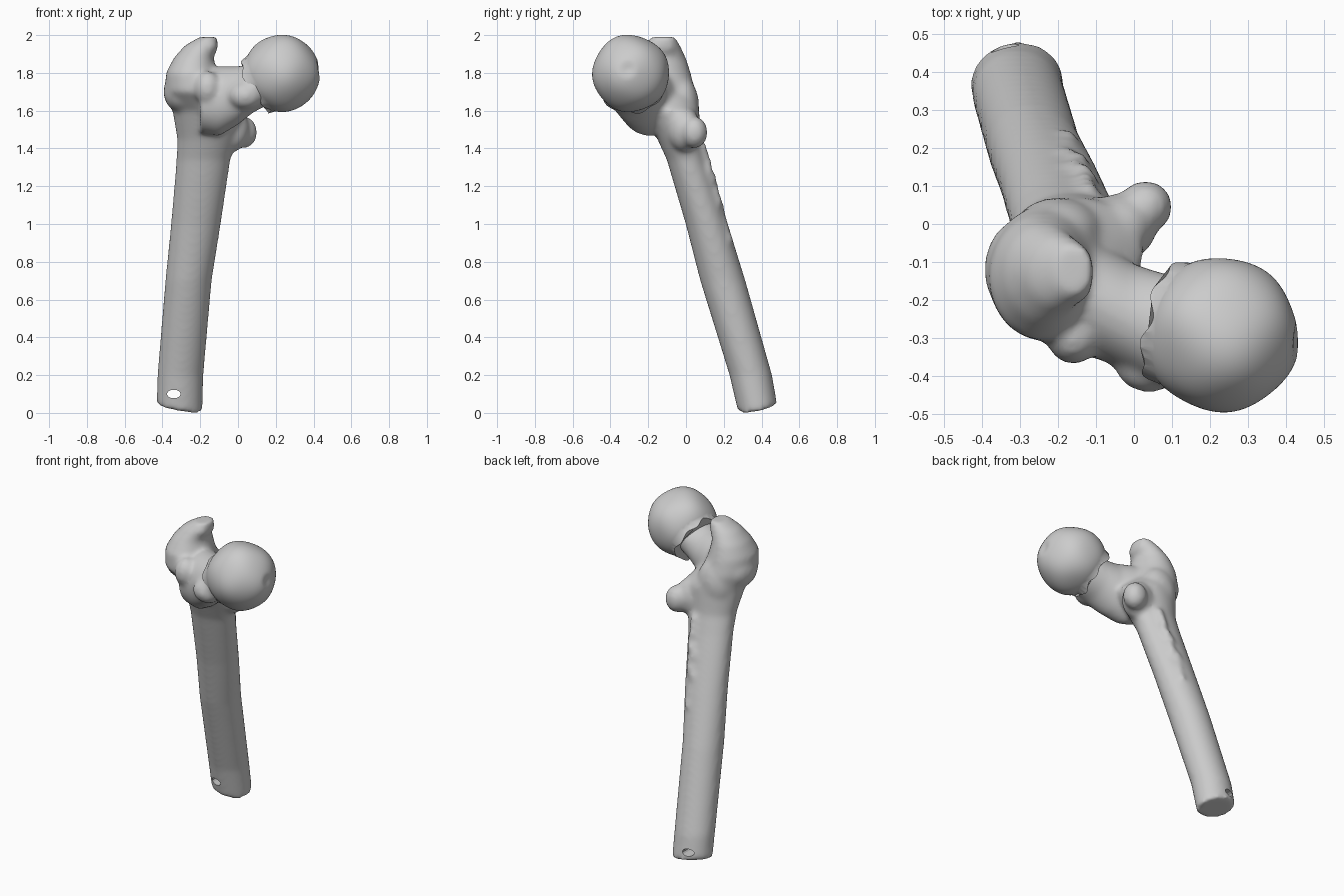
import bpy, bmesh, math, random
from mathutils import Vector, Matrix

random.seed(4)
if "Cube" in bpy.data.objects:
    bpy.data.objects.remove(bpy.data.objects["Cube"], do_unlink=True)

bone = bpy.data.materials.new("bone grey")
bone.use_nodes = True
bone.diffuse_color = (0.6, 0.6, 0.6, 1)
bone.node_tree.nodes["Principled BSDF"].inputs["Base Color"].default_value = (0.6, 0.6, 0.6, 1)


def make_object(name, bm):
    bmesh.ops.recalc_face_normals(bm, faces=bm.faces[:])
    mesh = bpy.data.meshes.new(name)
    bm.to_mesh(mesh)
    bm.free()
    mesh.materials.append(bone)
    obj = bpy.data.objects.new(name, mesh)
    bpy.context.collection.objects.link(obj)
    return obj


def loft(bm, rings):
    """Closed skin through rings of (centre, half axis, half axis)."""
    n = 32
    loops = []
    for centre, u, v in rings:
        angles = [2 * math.pi * i / n for i in range(n)]
        loops.append([bm.verts.new(Vector(centre) + Vector(u) * math.cos(a) + Vector(v) * math.sin(a))
                      for a in angles])
    for a, b in zip(loops, loops[1:]):
        for i in range(n):
            j = (i + 1) % n
            bm.faces.new((a[i], a[j], b[j], b[i]))
    bm.faces.new(loops[0][::-1])
    bm.faces.new(loops[-1])


def blob(bm, centre, radii):
    matrix = Matrix.Translation(centre) @ Matrix.Diagonal((*radii, 1))
    bmesh.ops.create_uvsphere(bm, u_segments=24, v_segments=16, radius=1, matrix=matrix)


# Shaft running up into the greater trochanter: x, y, z, half width, half depth
shaft_rows = [
    (-.312, .40, -.08, .122, .105), (-.305, .343, .2, .122, .113),
    (-.262, .195, .7, .123, .12), (-.223, .11, 1.0, .132, .112),
    (-.183, .005, 1.34, .143, .107), (-.165, -.035, 1.45, .157, .117),
    (-.16, -.08, 1.6, .187, .15), (-.23, -.13, 1.7, .157, .18),
    (-.245, -.14, 1.8, .137, .165), (-.235, -.13, 1.88, .105, .13),
    (-.195, -.125, 1.945, .087, .095), (-.155, -.12, 1.99, .05, .065),
]
bm = bmesh.new()
loft(bm, [((x, y, z), (rx, 0, 0), (0, ry, 0)) for x, y, z, rx, ry in shaft_rows])

# Slanted break at the lower end
cut = bmesh.ops.bisect_plane(bm, geom=bm.verts[:] + bm.edges[:] + bm.faces[:],
                             plane_co=(-.31, .37, .025), plane_no=(.18, -.2, 1), clear_inner=True)
rim = [e for e in cut["geom_cut"] if isinstance(e, bmesh.types.BMEdge)]
bmesh.ops.holes_fill(bm, edges=rim, sides=0)

# Neck: x, y, z, half depth, half height
neck_rows = [
    (-.2, -.17, 1.64, .16, .16), (-.1, -.2, 1.65, .155, .185),
    (0, -.25, 1.68, .145, .155), (.08, -.28, 1.72, .15, .13),
    (.18, -.29, 1.78, .14, .14),
]
loft(bm, [((x, y, z), (0, ry, 0), (0, 0, rz)) for x, y, z, ry, rz in neck_rows])

# Bony swellings
for centre, radii in (
    ((.03, .045, 1.485), (.072, .07, .085)),     # lesser trochanter
    ((-.04, -.01, 1.5), (.1, .09, .12)),         # its root
    ((-.2, -.02, 1.62), (.12, .09, .16)),        # rear crest
    ((-.16, -.3, 1.72), (.07, .07, .09)),        # front tubercle
    ((.04, -.37, 1.68), (.09, .075, .075)),      # lip under the head
    ((-.3, -.12, 1.7), (.095, .13, .11)),        # outer bulge
    ((-.145, -.13, 1.94), (.04, .08, .045)),     # hooked tip
):
    blob(bm, centre, radii)

# Rough line along the back of the shaft
for i in range(16):
    t = i / 15
    blob(bm, (-.21 + .09 * t + random.uniform(-.02, .02), .255 - .165 * t, .8 + .6 * t),
         (.025, .02 + random.uniform(0, .01), .04))

body = make_object("shaft_and_neck", bm)
remesh = body.modifiers.new("Fuse", 'REMESH')
remesh.mode = 'VOXEL'
remesh.voxel_size = .013
remesh.use_smooth_shade = True
smooth = body.modifiers.new("Soften", 'SMOOTH')
smooth.factor = .5
smooth.iterations = 14

# Small hole through the lower end
bm = bmesh.new()
bmesh.ops.create_cone(bm, cap_ends=True, segments=14, radius1=.03, radius2=.03, depth=.5,
                      matrix=Matrix.Translation((-.34, .37, .1)) @ Matrix.Rotation(math.pi / 2, 4, 'X')
                      @ Matrix.Diagonal((1.2, .75, 1, 1)))
cutter = make_object("hole_cutter", bm)
cutter.hide_render = True
cutter.display_type = 'WIRE'
cutter.hide_set(True)
hole = body.modifiers.new("Hole", 'BOOLEAN')
hole.object = cutter
hole.operation = 'DIFFERENCE'

# Ball head, trimmed by a ragged growth line facing the neck
centre = Vector((.23, -.29, 1.797))
axis = Vector((.85, -.2, .42)).normalized()
bm = bmesh.new()
bmesh.ops.create_icosphere(bm, subdivisions=5, radius=.203, matrix=Matrix.Translation(centre))
cut = bmesh.ops.bisect_plane(bm, geom=bm.verts[:] + bm.edges[:] + bm.faces[:],
                             plane_co=centre - axis * .125, plane_no=axis, clear_inner=True)
rim = [e for e in cut["geom_cut"] if isinstance(e, bmesh.types.BMEdge)]
rim_verts = {v for e in rim for v in e.verts}
bmesh.ops.holes_fill(bm, edges=rim, sides=0)
pit = Vector((.43, -.31, 1.82))
for v in bm.verts:
    d = v.co - centre
    wobble = math.sin(17 * d.x + 1) * math.sin(19 * d.y) * math.sin(15 * d.z + 2)
    v.co += d * .035 * wobble
    near = (v.co - pit).length
    if near < .05:                               # shallow pit on the inner side
        v.co -= d.normalized() * .014 * (1 - near / .05)
    if v in rim_verts:
        v.co -= axis * .02 * (1 + math.sin(40 * d.y) * math.cos(31 * d.z))
head = make_object("ball_head", bm)
bpy.ops.object.select_all(action='DESELECT')
bpy.context.view_layer.objects.active = head
head.select_set(True)
bpy.ops.object.shade_smooth_by_angle(angle=math.radians(40))
